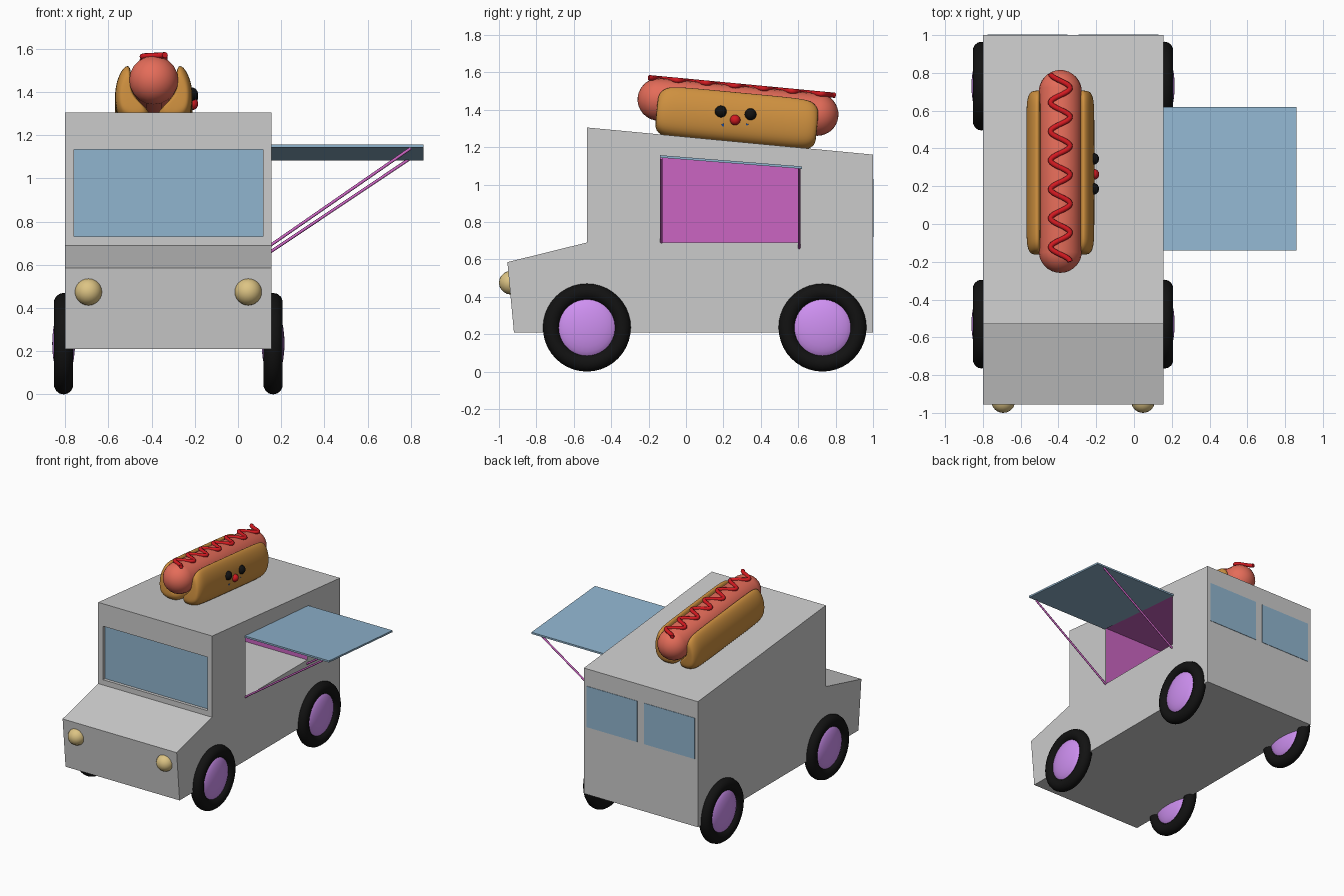
import bpy, bmesh, math
from mathutils import Matrix, Vector

if "Cube" in bpy.data.objects:
    bpy.data.objects.remove(bpy.data.objects["Cube"])

MID = -0.3225                      # x centre of the truck body


def mat(name, r, g, b):
    m = bpy.data.materials.new(name)
    m.diffuse_color = (r, g, b, 1)
    m.use_nodes = True
    m.node_tree.nodes["Principled BSDF"].inputs["Base Color"].default_value = m.diffuse_color
    return m


BLUE = mat("glass_blue", 0.28, 0.46, 0.62)
PINK = mat("magenta", 0.60, 0.13, 0.54)
LILAC = mat("lilac", 0.62, 0.28, 0.88)
BLACK = mat("black", 0.006, 0.006, 0.006)
LAMP = mat("lamp_yellow", 0.72, 0.55, 0.23)
BREAD = mat("bread", 0.62, 0.28, 0.05)
MEAT = mat("meat", 0.78, 0.15, 0.10)
RED = mat("red", 0.65, 0.01, 0.015)
SMILE = mat("smile_blue", 0.02, 0.11, 0.50)


def mesh_object(name, bm, material=None, smooth=False):
    me = bpy.data.meshes.new(name)
    bm.to_mesh(me)
    bm.free()
    ob = bpy.data.objects.new(name, me)
    bpy.context.collection.objects.link(ob)
    if material:
        me.materials.append(material)
    if smooth:
        for p in me.polygons:
            p.use_smooth = True
    return ob


def prism(profile, x0, x1):
    """Extrude a y-z profile along x."""
    bm = bmesh.new()
    f = bm.faces.new([bm.verts.new((x0, y, z)) for y, z in profile])
    ext = bmesh.ops.extrude_face_region(bm, geom=[f])["geom"]
    bmesh.ops.translate(bm, vec=(x1 - x0, 0, 0),
                        verts=[v for v in ext if isinstance(v, bmesh.types.BMVert)])
    bmesh.ops.recalc_face_normals(bm, faces=bm.faces)
    return bm


def box(name, x, y, z, material=None):
    return mesh_object(name, prism([(y[0], z[0]), (y[1], z[0]), (y[1], z[1]), (y[0], z[1])], *x), material)


def ball(name, loc, r, material, scale=(1, 1, 1), segs=20, rings=12):
    bm = bmesh.new()
    m = Matrix.Translation(loc) @ Matrix.Diagonal((*scale, 1)) @ Matrix.Rotation(math.pi / 2, 4, 'Y')
    bmesh.ops.create_uvsphere(bm, u_segments=segs, v_segments=rings, radius=r, matrix=m)
    return mesh_object(name, bm, material, True)


def tube(name, pts, r, material):
    cu = bpy.data.curves.new(name, 'CURVE')
    cu.dimensions = '3D'
    cu.bevel_depth, cu.bevel_resolution, cu.use_fill_caps = r, 2, True
    sp = cu.splines.new('POLY')
    sp.points.add(len(pts) - 1)
    for p, co in zip(sp.points, pts):
        p.co = (*co, 1)
    cu.materials.append(material)
    ob = bpy.data.objects.new(name, cu)
    bpy.context.collection.objects.link(ob)
    return ob


def cut(target, cutter):
    cutter.hide_render = True
    cutter.hide_viewport = True
    mod = target.modifiers.new(cutter.name, 'BOOLEAN')
    mod.operation, mod.solver, mod.object = 'DIFFERENCE', 'EXACT', cutter


# Body with recessed windscreen and serving hatch
body = mesh_object("truck_body", prism(
    [(-0.92, 0.21), (1.0, 0.21), (1.0, 1.16), (-0.53, 1.305), (-0.53, 0.69), (-0.955, 0.585)], -0.80, 0.155))
cut(body, box("windscreen_cutter", (-0.76, 0.115), (-0.6, -0.50), (0.73, 1.135)))
hatch = [(-0.13, 0.69), (0.61, 0.69), (0.61, 1.09), (-0.13, 1.15)]
cut(body, mesh_object("hatch_cutter", prism(hatch, -0.70, 0.25)))
box("windscreen", (-0.76, 0.115), (-0.507, -0.499), (0.73, 1.135), BLUE)
for i, x in enumerate([(-0.775, -0.352), (-0.293, 0.13)]):
    box(f"rear_window_{i}", x, (0.99, 1.003), (0.72, 1.03), BLUE)

# Coloured lining of the hatch: back, sides and ceiling only
bm = prism([(-0.128, 0.69), (0.608, 0.69), (0.608, 1.088), (-0.128, 1.148)], -0.698, 0.154)
bmesh.ops.delete(bm, geom=[f for f in bm.faces if f.normal.x > 0.9 or f.normal.z < -0.9], context='FACES')
bmesh.ops.reverse_faces(bm, faces=bm.faces)
mesh_object("hatch_lining", bm, PINK)

# Awning and its struts
mesh_object("awning", prism([(-0.14, 1.144), (0.62, 1.084), (0.62, 1.097), (-0.14, 1.157)], 0.155, 0.86), BLUE)
tube("front_strut", [(0.15, -0.132, 0.69), (0.80, -0.132, 1.14)], 0.007, PINK)
tube("rear_strut", [(0.15, 0.605, 0.66), (0.79, 0.605, 1.087)], 0.007, PINK)

# Wheels and headlights
for side, sx in (("left", -1), ("right", 1)):
    for end, y in (("front", -0.53), ("rear", 0.73)):
        loc = (MID + sx * 0.485, y, 0.235)
        bpy.ops.mesh.primitive_torus_add(location=loc, rotation=(0, math.pi / 2, 0), major_segments=40,
                                         minor_segments=14, major_radius=0.19, minor_radius=0.045)
        tyre = bpy.context.object
        tyre.name = f"{end}_{side}_tyre"
        tyre.data.materials.append(BLACK)
        bpy.ops.object.shade_smooth()
        ball(f"{end}_{side}_hub", loc, 0.165, LILAC, (0.32, 1, 1), 28, 14)
    ball(f"{side}_headlight", (MID + sx * 0.37, -0.937, 0.475), 0.063, LAMP)

# Hot dog frame, tilted with the roof
FRAME = Matrix.Translation((-0.39, 0.273, 1.36)) @ Matrix.Rotation(-math.atan(0.095), 4, 'X')

# Sausage: sphere stretched into a capsule
bm = bmesh.new()
bmesh.ops.create_uvsphere(bm, u_segments=20, v_segments=15, radius=0.114,
                          matrix=Matrix.Rotation(math.pi / 2, 4, 'X'))
for v in bm.verts:
    v.co.y += math.copysign(0.425, v.co.y)
    v.co.z += 0.055
mesh_object("sausage", bm, MEAT, True).matrix_world = FRAME

# Bun halves: crescent section lofted along y with rounded ends
section = [(0.118, 0.142), (0.152, 0.115), (0.180, 0.04), (0.182, -0.05), (0.162, -0.12), (0.10, -0.148),
           (0.02, -0.146), (0.006, -0.10), (0.04, -0.065), (0.085, -0.02), (0.105, 0.04), (0.104, 0.11)]
stations = [(-0.432, 0.5), (-0.425, 0.72), (-0.395, 0.92), (-0.34, 1), (-0.12, 1),
            (0.12, 1), (0.34, 1), (0.395, 0.92), (0.425, 0.72), (0.432, 0.5)]
for side, sx in (("left", -1), ("right", 1)):
    bm = bmesh.new()
    c = Vector((0.115, -0.02))
    rings = []
    for y, s in stations:
        pts = [c + (Vector(p) - c) * s for p in section]
        rings.append([bm.verts.new((sx * p.x, y, p.y)) for p in pts])
    n = len(section)
    for a, b in zip(rings, rings[1:]):
        for i in range(n):
            bm.faces.new((a[i], a[(i + 1) % n], b[(i + 1) % n], b[i]))
    bm.faces.new(rings[0])
    bm.faces.new(rings[-1])
    bmesh.ops.recalc_face_normals(bm, faces=bm.faces)
    bun = mesh_object(f"{side}_bun", bm, BREAD, True)
    bun.matrix_world = FRAME
    sub = bun.modifiers.new("round", 'SUBSURF')
    sub.levels = sub.render_levels = 2

# Sauce squiggle
N = 120
tube("sauce", [(0.052 * math.cos(2 * math.pi * 6.5 * i / N), -0.49 + 1.0 * i / N, 0.166)
               for i in range(N + 1)], 0.014, RED).matrix_world = FRAME

# Face on the right bun
for i, (y, z) in enumerate([(0.186, 1.39), (0.345, 1.375)]):
    ball(f"eye_{i}", (-0.217, y, z), 0.032, BLACK)
ball("nose", (-0.212, 0.263, 1.345), 0.028, RED)
arc = [math.pi * (1.03 + 0.94 * i / 16) for i in range(17)]
tube("smile", [(-0.216 + 0.022 * math.sin(a), 0.262 + 0.066 * math.cos(a), 1.333 + 0.062 * math.sin(a))
               for a in arc], 0.011, SMILE)
